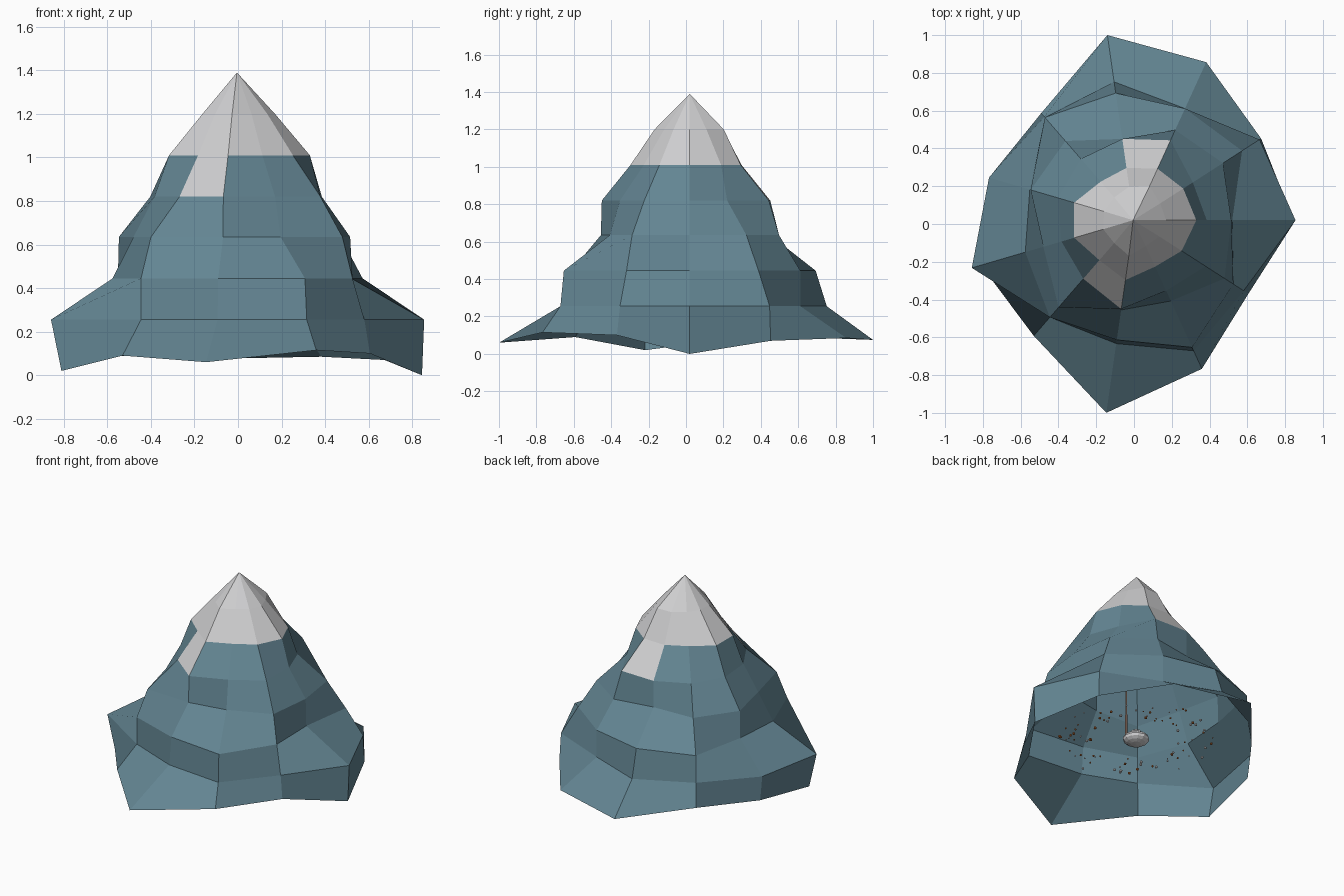
import bpy, bmesh, math, random
from mathutils import Matrix, Vector

if "Cube" in bpy.data.objects:
    bpy.data.objects.remove(bpy.data.objects["Cube"])

random.seed(4)
SIDES = 11


def material(name, rgb):
    m = bpy.data.materials.new(name)
    m.diffuse_color = (*rgb, 1)
    m.use_nodes = True
    m.node_tree.nodes["Principled BSDF"].inputs["Base Color"].default_value = m.diffuse_color
    return m


rock = material("blue_rock", (0.125, 0.235, 0.29))
snow = material("snow", (0.64, 0.64, 0.65))
orange = material("rust_orange", (0.45, 0.13, 0.03))
brown = material("pale_brown", (0.45, 0.27, 0.2))


def finish(bm, name, mats):
    me = bpy.data.meshes.new(name)
    bm.to_mesh(me)
    bm.free()
    for m in mats:
        me.materials.append(m)
    ob = bpy.data.objects.new(name, me)
    bpy.context.collection.objects.link(ob)
    return ob


# Mountain shell: rings of eleven points, each ring given by height and radii
base_z = [0, .07, .085, .075, .09, .08, .02, .09, .06, .115, .1]
rings = [
    (base_z, [.845, .80, .92, .99, .75, .78, .845, .81, 1.03, .865, .72]),
    (.255, [.855, .79, .65, .74, .725, .80, .895, .68, .66, .76, .69]),
    (.445, [.52, .68, .65, .68, .72, .575, .60, .68, .64, .74, .625]),
    (.635, [.515, .56, .525, .435, .555, .57, .50, .61, .48, .47, .57]),
    (.82, [.385, .37, .465, .435, .43, .42, .40, .41, .475, .41, .45]),
    (1.01, [.33, .31, .30, .28, .27, .33, .33, .28, .32, .27, .30]),
    (1.2, [.17, .165, .20, .18, .16, .165, .17, .16, .19, .15, .16]),
]
bm = bmesh.new()
rows = []
for z, radii in rings:
    row = []
    for k, r in enumerate(radii):
        a = 2 * math.pi * k / SIDES
        h = z[k] if isinstance(z, list) else z
        row.append(bm.verts.new((r * math.cos(a), 0.02 + r * math.sin(a), h)))
    rows.append(row)
apex = bm.verts.new((-0.005, 0.02, 1.39))
for level in range(len(rows)):
    for k in range(SIDES):
        n = (k + 1) % SIDES
        low = rows[level]
        if level + 1 < len(rows):
            up = rows[level + 1]
            f = bm.faces.new((low[k], low[n], up[n], up[k]))
        else:
            f = bm.faces.new((low[k], low[n], apex))
        # Snow cap, with two tongues running one level lower
        f.material_index = int(level >= 5 or (level == 4 and k in (2, 7)))
finish(bm, "mountain", [rock, snow])

# Small craft inside the hollow: flattened hull with a raised dome
bm = bmesh.new()
for loc, size in (((0, 0.02, .19), (.085, .085, .04)), ((0, 0.02, .22), (.045, .045, .035))):
    bmesh.ops.create_uvsphere(bm, u_segments=12, v_segments=8, radius=1,
                              matrix=Matrix.LocRotScale(Vector(loc), None, Vector(size)))
finish(bm, "hidden_craft", [snow])

# Thin mast beside the craft
bm = bmesh.new()
bmesh.ops.create_cone(bm, cap_ends=True, segments=6, radius1=.008, radius2=.005, depth=.34,
                      matrix=Matrix.Translation((.048, -.02, .37)))
finish(bm, "mast", [brown])

# Ring of scattered pebbles around the craft
for name, mat, count in (("orange_pebbles", orange, 50), ("pale_pebbles", snow, 40)):
    bm = bmesh.new()
    for i in range(count):
        a, r = random.uniform(0, 2 * math.pi), random.uniform(.27, .5)
        pos = Vector((r * math.cos(a), .02 + r * math.sin(a), .19 + random.uniform(-.015, .015)))
        bmesh.ops.create_icosphere(bm, subdivisions=1, radius=random.uniform(.005, .011),
                                   matrix=Matrix.Translation(pos))
    finish(bm, name, [mat])
